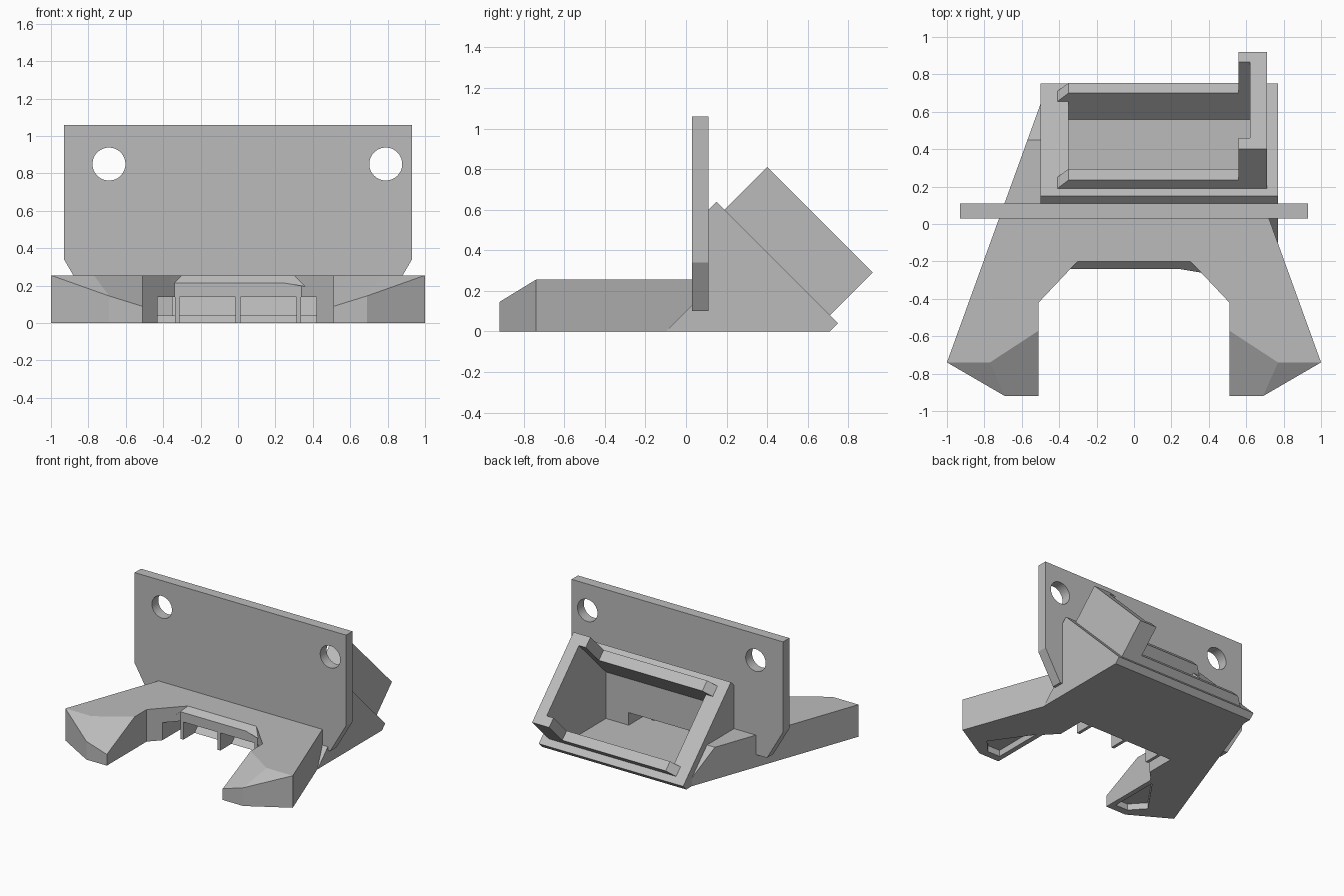
import bpy, bmesh
from math import cos, sin, tau
from mathutils import Vector

cube = bpy.data.objects.get("Cube")
if cube:
    bpy.data.objects.remove(cube)

GREY = bpy.data.materials.new("plain grey")
GREY.use_nodes = True
GREY.diffuse_color = (0.5, 0.5, 0.5, 1)
GREY.node_tree.nodes["Principled BSDF"].inputs["Base Color"].default_value = (0.5, 0.5, 0.5, 1)


def add(name, bm):
    bmesh.ops.recalc_face_normals(bm, faces=bm.faces)
    mesh = bpy.data.meshes.new(name)
    bm.to_mesh(mesh)
    bm.free()
    mesh.materials.append(GREY)
    ob = bpy.data.objects.new(name, mesh)
    bpy.context.collection.objects.link(ob)
    return ob


def prism_mesh(pts, lo, hi, place):
    """Extrude a 2D profile from lo to hi; place maps (u, v, w) to xyz."""
    bm = bmesh.new()
    a, b = ([bm.verts.new(place(u, v, w)) for u, v in pts] for w in (lo, hi))
    bm.faces.new(a)
    bm.faces.new(b)
    n = len(pts)
    for i in range(n):
        j = (i + 1) % n
        bm.faces.new((a[i], a[j], b[j], b[i]))
    bmesh.ops.recalc_face_normals(bm, faces=bm.faces)
    return bm


def along_x(u, v, w):
    return (w, u, v)


def along_y(u, v, w):
    return (u, w, v)


def along_z(u, v, w):
    return (u, v, w)


def along_slope(u, v, w):
    # u is x, v is y + z (height off the slope), w is y - z (down the slope)
    return (u, (v + w) / 2, (v - w) / 2)


def prism(name, pts, lo, hi, place):
    return add(name, prism_mesh(pts, lo, hi, place))


def hull(name, pts):
    bm = bmesh.new()
    for p in pts:
        bm.verts.new(p)
    bmesh.ops.convex_hull(bm, input=bm.verts)
    return add(name, bm)


def carve(ob, cutters):
    for c in cutters:
        c.hide_render = True
        mod = ob.modifiers.new("cut", 'BOOLEAN')
        mod.operation = 'DIFFERENCE'
        mod.solver = 'EXACT'
        mod.object = c
    deps = bpy.context.evaluated_depsgraph_get()
    mesh = bpy.data.meshes.new_from_object(ob.evaluated_get(deps))
    ob.modifiers.clear()
    ob.data = mesh


def slice_off(bm, a, b, c):
    """Remove everything above the plane through three points."""
    a, b, c = map(Vector, (a, b, c))
    no = (b - a).cross(c - a)
    if no.z < 0:
        no = -no
    res = bmesh.ops.bisect_plane(bm, geom=bm.verts[:] + bm.edges[:] + bm.faces[:],
                                 plane_co=a, plane_no=no, clear_outer=True)
    edges = [e for e in res["geom_cut"] if isinstance(e, bmesh.types.BMEdge)]
    bmesh.ops.holes_fill(bm, edges=edges)


# Cutters: tilted pocket, front cavity
pocket_profile = [(.56, .04), (.9, .38), (.5, .79), (.12, .41), (.12, .04)]
pocket = prism("pocket_cutter", pocket_profile, -.35, .62, along_x)
wide_pocket = prism("housing_cutter", pocket_profile, -.45, .62, along_x)
cavity = prism("cavity_cutter", [(-.6, -.1), (-.2, -.1), (-.06, .04), (.13, .04),
                                 (.13, .14), (-.6, .14)], -.43, .42, along_x)

# Base with two legs: one half, sliced at the toe and the back, then mirrored
T = .255
bm = prism_mesh([(0, -.24), (.34, -.24), (.51, -.42), (.51, -.92), (.69, -.92),
                 (1, -.74), (.477, .705), (0, .705)], 0, T, along_z)
inner, bend, toe = (.51, -.57, T), (.77, -.74, T), (.69, -.92, .145)
slice_off(bm, inner, bend, toe)
slice_off(bm, bend, (1, -.74, T), toe)
slice_off(bm, (0, .45, T), (1, .45, T), (0, .705, 0))
seam = [f for f in bm.faces if all(abs(v.co.x) < 1e-5 for v in f.verts)]
bmesh.ops.delete(bm, geom=seam, context='FACES_ONLY')
bmesh.ops.mirror(bm, geom=bm.verts[:] + bm.edges[:] + bm.faces[:], axis='X', merge_dist=1e-4)
base = add("base_with_legs", bm)

# Bevel on the crossbar and hollows under the toes
bevel = hull("bevel_cutter", [(s * x, y, z) for s in (-1, 1) for x, y, z in
                              ((.36, -.26, .195), (.28, -.18, .275), (.36, -.26, .275))])
hollows = [prism("toe_cutter", [(s * .76, -.75), (s * .66, -.86), (s * .55, -.86), (s * .55, -.45)],
                 -.05, .05, along_z) for s in (-1, 1)]
carve(base, [bevel, cavity, pocket] + hollows)

# Wedge body behind the plate
body = prism("wedge_body", [(-.1, 0), (.09, .19), (.09, .58), (.15, .64), (.75, .04), (.71, 0)],
             -.5, .77, along_x)
carve(body, [cavity, pocket])

# Tilted housing: low rails and one tall end wall
housing = prism("tilted_housing", [(-.41, .77), (-.41, .79), (-.35, .88), (.56, .88), (.56, 1.21),
                                   (.71, 1.21), (.71, .77)], -.41, .63, along_slope)
carve(housing, [wide_pocket])

# Mounting plate with two round holes
plate = prism("mounting_plate", [(-.79, .1), (.79, .1), (.93, .34), (.93, 1.06),
                                 (-.93, 1.06), (-.93, .34)], .03, .11, along_y)
circle = [(.088 * cos(i * tau / 48), .088 * sin(i * tau / 48)) for i in range(48)]
holes = [prism("hole_cutter", [(x + u, .85 + v) for u, v in circle], -.1, .3, along_y)
         for x in (-.69, .79)]
carve(plate, holes + [cavity])

# Support fins under the crossbar
for i, x in enumerate((-.325, 0, .325)):
    prism(f"support_fin_{i + 1}", [(-.24, 0), (-.09, 0), (-.05, .04), (-.05, .14), (-.24, .14)],
          x - .0125, x + .0125, along_x)

for cutter in [bevel, cavity, pocket, wide_pocket] + hollows + holes:
    bpy.data.objects.remove(cutter)
